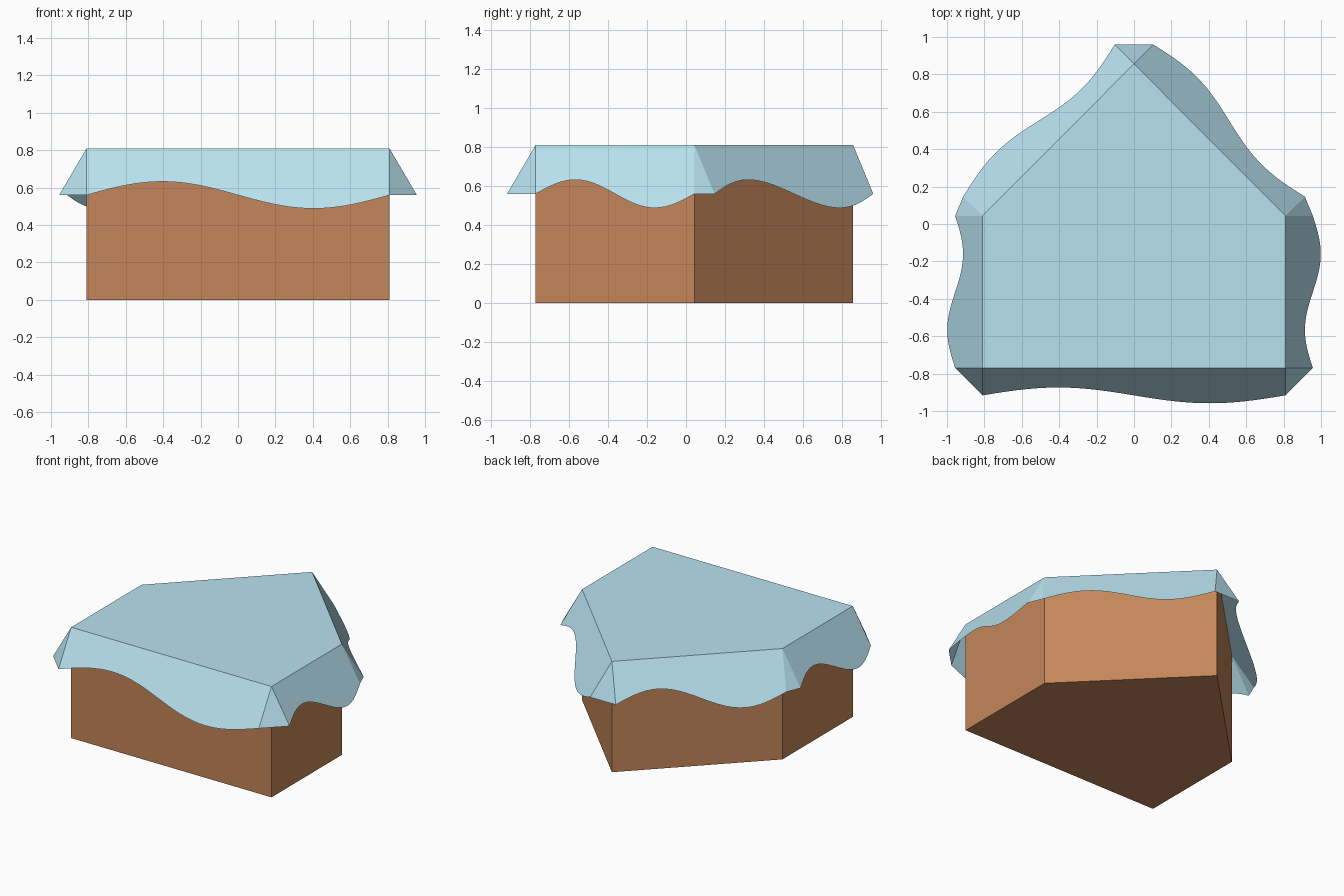
import bpy, bmesh, math
from mathutils import Vector

if "Cube" in bpy.data.objects:
    bpy.data.objects.remove(bpy.data.objects["Cube"])

# Five-sided footprint, counter-clockwise from the front left corner
PLAN = [(-0.81, -0.77), (0.81, -0.77), (0.81, 0.043), (0, 0.856), (-0.81, 0.043)]
TOP = 0.81       # roof height
DROP = 0.25      # mean length of the hanging flaps
WAVE = 0.072     # height of the wavy hem
SLOPE = 0.585    # outward flare per unit of drop
STEPS = 48


def finish(name, bm, color):
    bmesh.ops.remove_doubles(bm, verts=bm.verts, dist=1e-5)
    mesh = bpy.data.meshes.new(name)
    bm.to_mesh(mesh)
    bm.free()
    mat = bpy.data.materials.new(name + "_color")
    mat.diffuse_color = color
    mat.use_nodes = True
    mat.node_tree.nodes["Principled BSDF"].inputs["Base Color"].default_value = mat.diffuse_color
    mesh.materials.append(mat)
    obj = bpy.data.objects.new(name, mesh)
    bpy.context.collection.objects.link(obj)
    return obj


def face(bm, points):
    bm.faces.new([bm.verts.new(p) for p in points])


corners = [Vector((x, y, 0)) for x, y in PLAN]
up = Vector((0, 0, 1))

# Body: straight prism, just below the cover
bm = bmesh.new()
lift = up * (TOP - 0.004)
face(bm, corners[::-1])
face(bm, [c + lift for c in corners])
for i, a in enumerate(corners):
    b = corners[(i + 1) % 5]
    face(bm, [a, b, b + lift, a + lift])
finish("body", bm, (0.55, 0.24, 0.10, 1))

# Cover: thin sheet with a flat top, flared wavy flaps and corner gussets
bm = bmesh.new()
rim = [c + up * TOP for c in corners]
face(bm, rim)
hems = []
for i, a in enumerate(rim):
    b = rim[(i + 1) % 5]
    out = (b - a).cross(up).normalized()
    upper, lower = [], []
    for k in range(STEPS + 1):
        t = k / STEPS
        d = DROP - WAVE * math.sin(2 * math.pi * t)
        p = a.lerp(b, t)
        upper.append(p)
        lower.append(p + out * d * SLOPE - up * d)
    for k in range(STEPS):
        face(bm, [lower[k], lower[k + 1], upper[k + 1], upper[k]])
    hems.append((lower[0], lower[-1]))
for i in range(5):
    face(bm, [rim[i], hems[i - 1][1], hems[i][0]])
finish("cover", bm, (0.48, 0.76, 0.87, 1))
